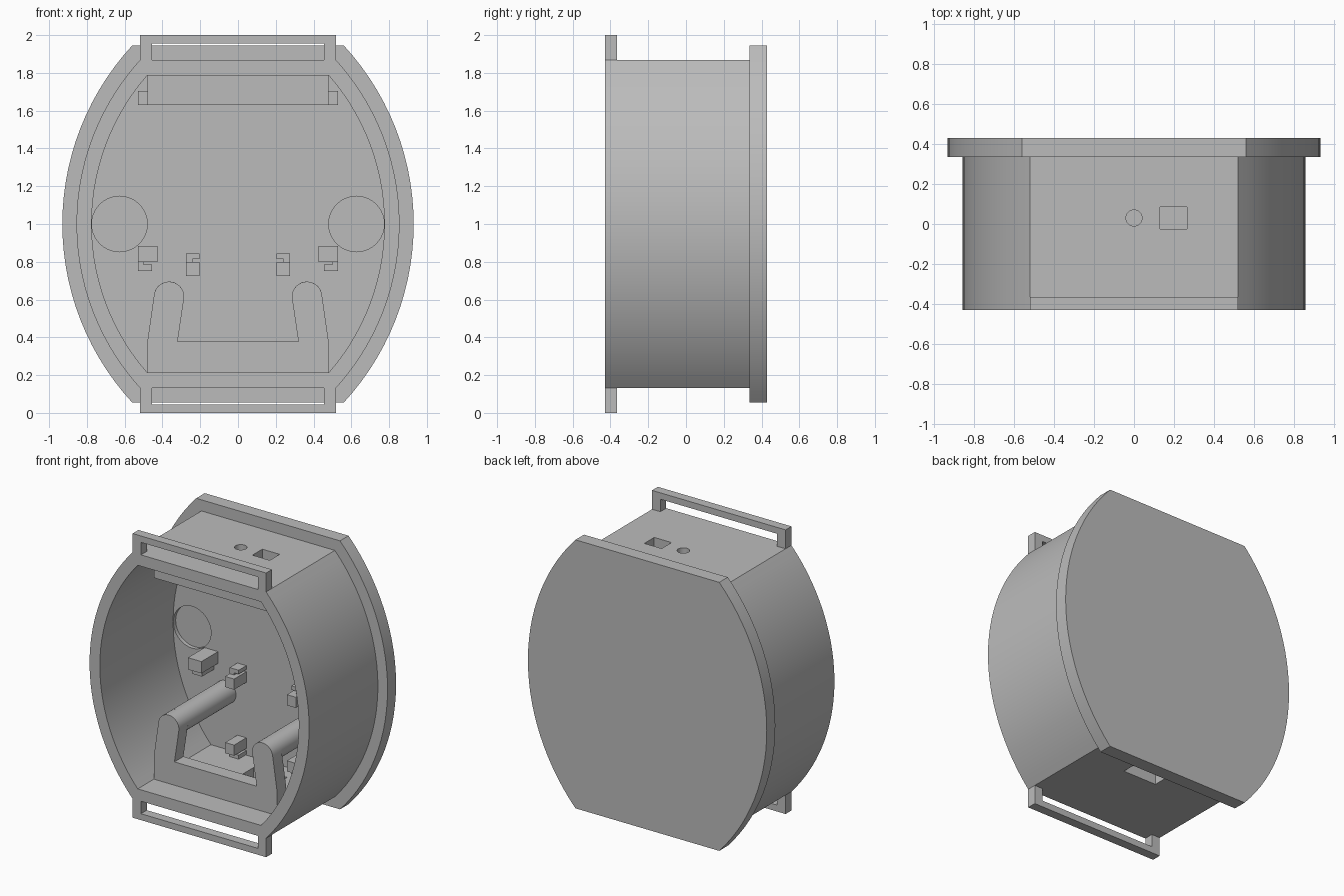
import bpy
import bmesh
from math import asin, cos, sin, pi, radians

if "Cube" in bpy.data.objects:
    bpy.data.objects.remove(bpy.data.objects["Cube"])

grey = bpy.data.materials.new("plain_grey")
grey.use_nodes = True
COLOUR = (0.5, 0.5, 0.5, 1)
grey.diffuse_color = COLOUR
grey.node_tree.nodes["Principled BSDF"].inputs["Base Color"].default_value = COLOUR

FRONT, SEAM, BACK = -0.43, 0.335, 0.43
FLOOR = 0.385
MID = 1.0


def extrude(name, points, y0, y1):
    """Extrude an x-z outline from y0 to y1."""
    bm = bmesh.new()
    face = bm.faces.new([bm.verts.new((x, y0, z)) for x, z in points])
    grown = bmesh.ops.extrude_face_region(bm, geom=[face])["geom"]
    for v in grown:
        if isinstance(v, bmesh.types.BMVert):
            v.co.y = y1
    bmesh.ops.recalc_face_normals(bm, faces=bm.faces)
    mesh = bpy.data.meshes.new(name)
    bm.to_mesh(mesh)
    bm.free()
    mesh.materials.append(grey)
    obj = bpy.data.objects.new(name, mesh)
    bpy.context.collection.objects.link(obj)
    return obj


def box(name, x0, x1, y0, y1, z0, z1):
    return extrude(name, [(x0, z0), (x1, z0), (x1, z1), (x0, z1)], y0, y1)


def disc(x, z, r, start=0.0, end=2 * pi, steps=40):
    n = steps if end - start >= 2 * pi else steps + 1
    return [(x + r * cos(start + (end - start) * i / steps),
             z + r * sin(start + (end - start) * i / steps)) for i in range(n)]


def barrel(half_width, flat_half, half_height, steps=28):
    """Outline with two bulging sides and a flat top and bottom."""
    c = (half_width**2 - flat_half**2 - half_height**2) / (2 * (half_width - flat_half))
    r = half_width - c
    a = asin(half_height / r)
    right = disc(c, MID, r, -a, a, steps)
    return right + [(-x, z) for x, z in reversed(right)]


def activate(obj):
    bpy.ops.object.select_all(action="DESELECT")
    obj.select_set(True)
    bpy.context.view_layer.objects.active = obj


def cut(obj, cutter):
    cutter.hide_render = True
    mod = obj.modifiers.new("cut", "BOOLEAN")
    mod.operation = "DIFFERENCE"
    mod.solver = "EXACT"
    mod.object = cutter
    activate(obj)
    bpy.ops.object.modifier_apply(modifier=mod.name)
    bpy.data.objects.remove(cutter)


def smooth(obj):
    activate(obj)
    bpy.ops.object.shade_smooth_by_angle(angle=radians(25))


# Hollow case wall
inner = barrel(0.775, 0.48, 0.787)
case = extrude("case_wall", barrel(0.855, 0.52, 0.867), FRONT, SEAM)
cut(case, extrude("cavity_cutter", inner, -0.6, 0.6))

# Openings in the top and bottom walls
cut(case, box("port_cutter", 0.13, 0.265, -0.025, 0.085, 1.7, 2.0))
hole = extrude("round_hole_cutter", disc(0, 0, 0.04), -0.2, 0.2)
hole.rotation_euler.x = radians(90)
hole.location = (0, 0.03, 1.85)
bpy.context.view_layer.update()
cut(case, hole)
cut(case, box("slot_cutter", -0.06, 0.2, 0.14, 0.26, 0.0, 0.3))
smooth(case)

# Back plate with shallow round pockets
plate = extrude("back_plate", barrel(0.93, 0.56, 0.945), SEAM, BACK)
cut(plate, extrude("floor_cutter", inner, 0.2, FLOOR))
for s in (-1, 1):
    cut(plate, extrude("pocket_cutter", disc(s * 0.627, MID, 0.147), 0.3, 0.412))
smooth(plate)

# Strap loops at the top and bottom
for name, s in (("top", 1), ("bottom", -1)):
    outline = [(-0.52, 0.867), (-0.455, 0.867), (-0.455, 0.955), (0.455, 0.955),
               (0.455, 0.867), (0.52, 0.867), (0.52, 1.0), (-0.52, 1.0)]
    extrude(name + "_strap_loop", [(x, MID + s * z) for x, z in outline], FRONT, -0.365)

# Front bracket: a low bar with two rounded uprights
half = [(0.32, 0.377)] + [(x, z) for x, z in reversed(disc(0.365, 0.615, 0.08, 0.1, pi + 0.25, 16))]
half += [(0.48, 0.377), (0.48, 0.213)]
bracket = extrude("front_bracket", half + [(-x, z) for x, z in reversed(half)], -0.25, -0.15)
smooth(bracket)

# Top bar
box("top_bar", -0.48, 0.48, -0.25, -0.15, 1.63, 1.787)

for side, s in (("left", 1), ("right", -1)):
    # Rods from the bracket to the back plate
    smooth(extrude(side + "_rod", disc(s * 0.365, 0.615, 0.08), -0.15, FLOOR))

    def clip(name, x0, x1, y0, z0, z1):
        box(side + name, *sorted((s * x0, s * x1)), y0, FLOOR, z0, z1)

    # Board clips, outer pair below and above
    clip("_outer_clip", 0.425, 0.53, 0.2, 0.8, 0.883)
    clip("_outer_clip_foot", 0.455, 0.53, 0.25, 0.75, 0.785)
    clip("_outer_clip_stem", 0.5, 0.53, 0.25, 0.785, 0.8)
    clip("_upper_clip", 0.43, 0.53, 0.2, 1.63, 1.703)
    # Inner pair, mirrored in height
    for name, m in (("_inner_clip", 1), ("_lower_clip", -1)):
        base = 0.725 if m > 0 else 0.335
        for part, x0, x1, y0, a, b in (("_jaw", 0.205, 0.275, 0.25, 0, 0.075),
                                       ("_stem", 0.24, 0.275, 0.3, 0.075, 0.09),
                                       ("_lip", 0.205, 0.275, 0.3, 0.09, 0.118)):
            clip(name + part, x0, x1, y0, *sorted((base + m * a, base + m * b)))
